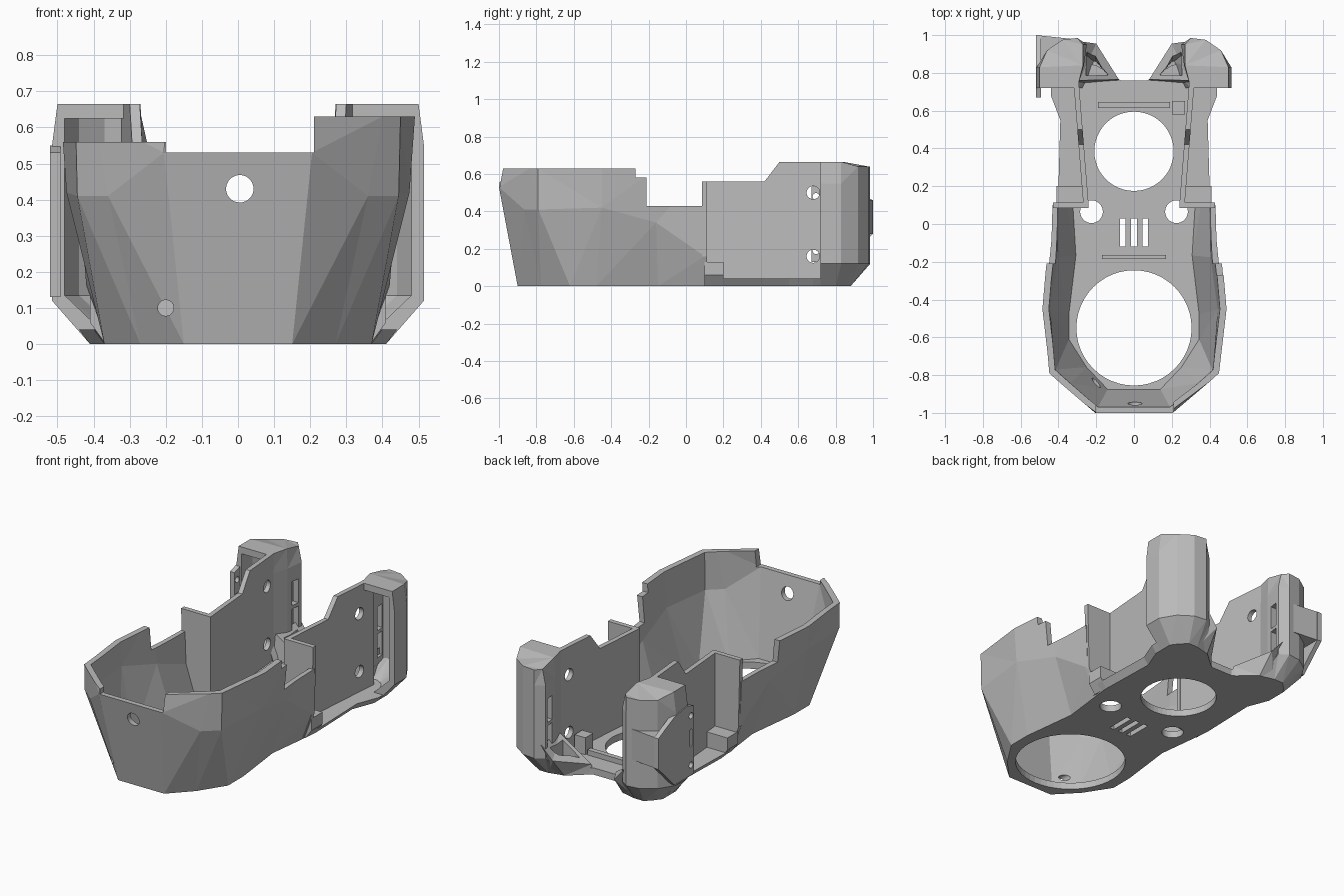
import bpy, bmesh, math
from mathutils import Vector

if "Cube" in bpy.data.objects:
    bpy.data.objects.remove(bpy.data.objects["Cube"])

grey = bpy.data.materials.new("plain_grey")
grey.diffuse_color = (0.5, 0.5, 0.5, 1)
grey.use_nodes = True
grey.node_tree.nodes["Principled BSDF"].inputs["Base Color"].default_value = grey.diffuse_color


def loft(name, rings):
    """Closed solid skinned through rings of equal point count."""
    bm = bmesh.new()
    loops = [[bm.verts.new(p) for p in r] for r in rings]
    n = len(loops[0])
    for a, b in zip(loops, loops[1:]):
        for i in range(n):
            j = (i + 1) % n
            bm.faces.new((a[i], a[j], b[j], b[i]))
    bm.faces.new(loops[0])
    bm.faces.new(loops[-1])
    bmesh.ops.triangulate(bm, faces=bm.faces)
    bmesh.ops.recalc_face_normals(bm, faces=bm.faces)
    me = bpy.data.meshes.new(name)
    bm.to_mesh(me)
    bm.free()
    me.materials.append(grey)
    ob = bpy.data.objects.new(name, me)
    bpy.context.collection.objects.link(ob)
    return ob


def flat(pts, z):
    return [(x, y, z) for x, y in pts]


def box(name, x0, x1, y0, y1, z0, z1):
    pts = [(x0, y0), (x1, y0), (x1, y1), (x0, y1)]
    return loft(name, [flat(pts, z0), flat(pts, z1)])


def rod(center, r, length, axis):
    """Round cutter along an axis."""
    rot = Vector((0, 0, 1)).rotation_difference(Vector(axis)).to_matrix()
    rings = []
    for h in (-length / 2, length / 2):
        rings.append([Vector(center) + rot @ Vector((r * math.cos(t), r * math.sin(t), h))
                      for t in (i * math.tau / 48 for i in range(48))])
    return loft("cutter", rings)


def cut(ob, cutters):
    bpy.context.view_layer.objects.active = ob
    for c in cutters:
        c.hide_render = True
        m = ob.modifiers.new("cut", 'BOOLEAN')
        m.operation, m.solver, m.object = 'DIFFERENCE', 'EXACT', c
        bpy.ops.object.modifier_apply(modifier=m.name)
        bpy.data.objects.remove(c)


def both(half):
    """Full outline from its right half, walked front to back."""
    return half + [(-p[0],) + tuple(p[1:]) for p in reversed(half)]


def floor_holes():
    holes = [rod((0, -0.55, 0), 0.305, 0.5, (0, 0, 1)),
             rod((0, 0.385, 0), 0.21, 0.5, (0, 0, 1))]
    holes += [rod((s * 0.225, 0.065, 0), 0.06, 0.12, (0, 0, 1)) for s in (1, -1)]
    # plain straight vent slots
    holes += [box("cutter", x - 0.015, x + 0.015, -0.12, 0.03, -0.1, 0.2)
              for x in (-0.06, 0, 0.06)]
    return holes


# Faceted front bowl: outer skin minus scaled inner skin
bottom = [(0.15, -0.9, 0), (0.27, -0.775, 0), (0.37, -0.62, 0), (0.37, -0.48, 0),
          (0.33, -0.15, 0), (0.36, 0.1, 0)]
middle = [(0.205, -1.0, 0.53), (0.36, -0.865, 0.41), (0.445, -0.79, 0.41), (0.475, -0.45, 0.42),
          (0.435, -0.16, 0.34), (0.42, 0.1, 0.16)]
rim = [(0.2, -0.985, 0.63), (0.40, -0.835, 0.63), (0.45, -0.79, 0.63), (0.49, -0.45, 0.63),
       (0.465, -0.16, 0.63), (0.44, 0.1, 0.63)]


def inner(ring, z=None):
    out = []
    for x, y, h in ring:
        y2 = 0.3 if y > 0 else -0.45 + (y + 0.45) * 0.945
        out.append((x * 0.932, y2, h if z is None else z))
    return both(out)


bowl = loft("front_bowl", [both(bottom), both(middle), both(rim)])
cut(bowl, [loft("cutter", [inner(bottom, 0.04), inner(middle), inner(rim, 0.66)])])
cut(bowl, floor_holes() + [
    box("cutter", -0.2, 0.21, -1.2, -0.6, 0.53, 1),
    box("cutter", -0.7, -0.19, -1.2, 0, 0.56, 1),
    box("cutter", 0.2, 0.7, -0.27, 0, 0.58, 1),
    box("cutter", -0.7, 0.7, -0.21, 0.3, 0.43, 1),
    rod((0.005, -0.95, 0.43), 0.038, 0.3, (0, 1, 0)),
    rod((-0.2, -0.85, 0.1), 0.022, 0.25, (0, 1, 0))])

# Rear floor plate with flared edge
half = [(0.36, 0.1), (0.37, 0.2), (0.36, 0.55), (0.41, 0.68), (0.41, 0.78),
        (0.3, 0.86), (0.2, 0.84), (0.07, 0.76)]
flare = [(x + 0.03 if x > 0.35 else x, y) for x, y in half]
rear_floor = loft("rear_floor", [flat(both(half), 0), flat(both(flare), 0.04)])
cut(rear_floor, floor_holes())

# Low ribs on the floor
box("rear_rib", -0.19, 0.19, 0.615, 0.645, 0.035, 0.07)
box("middle_rib", -0.17, 0.17, -0.185, -0.165, 0.035, 0.06)

for s, side in ((1, "right"), (-1, "left")):
    def sided(ring):
        return [(s * x, y, z) for x, y, z in ring]

    # Thin slanted side wall with two screw holes
    prof = [(0.1, 0.03), (0.1, 0.56), (0.42, 0.56), (0.5, 0.665), (0.8, 0.665), (0.8, 0.03)]
    wall = loft(side + "_wall", [sided([(o + 0.08 * (y - 0.1), y, z) for y, z in prof])
                                 for o in (0.24, 0.268)])
    cut(wall, [rod((s * 0.29, 0.68, z), 0.035, 0.3, (1, 0, 0)) for z in (0.16, 0.5)])

    # Bulkhead joining bowl and wall
    prof = [(0.24, 0.03), (0.365, 0.01), (0.42, 0.16), (0.43, 0.56), (0.24, 0.56)]
    loft(side + "_bulkhead", [sided([(x, y, z) for x, z in prof]) for y in (0.085, 0.113)])

    # Ledge outside the wall
    prof = [(0.25, 0.02), (0.37, 0.005), (0.41, 0.06), (0.41, 0.13), (0.25, 0.13)]
    loft(side + "_ledge", [sided([(x, y, z) for x, z in prof]) for y in (0.1, 0.2)])

    # Hollow rounded rear pod, open towards the front
    foot = [(0.26, 0.72), (0.22, 0.8), (0.2, 0.86), (0.28, 0.88),
            (0.34, 0.88), (0.38, 0.84), (0.41, 0.8), (0.41, 0.72)]
    body = [(0.30, 0.72), (0.265, 0.84), (0.25, 0.95), (0.30, 0.985),
            (0.38, 0.975), (0.46, 0.92), (0.515, 0.83), (0.515, 0.72)]
    top = [(min(max(x, 0.27), 0.5), y, 0.665 if y < 0.85 else 0.64) for x, y in body]
    low_hollow = [(0.3, 0.6), (0.26, 0.8), (0.245, 0.84), (0.28, 0.85),
                  (0.33, 0.85), (0.35, 0.82), (0.375, 0.78), (0.375, 0.6)]
    hollow = [(0.33, 0.6), (0.298, 0.86), (0.29, 0.935), (0.315, 0.955),
              (0.37, 0.945), (0.44, 0.895), (0.48, 0.82), (0.48, 0.6)]
    pod = loft(side + "_rear_pod", [sided(flat(foot, 0)), sided(flat(body, 0.12)),
                                    sided(flat(body, 0.55)), sided(top)])
    cut(pod, [loft("cutter", [sided(flat(low_hollow, 0.035)), sided(flat(hollow, 0.135)),
                              sided(flat(hollow, 0.625))])])
    xs = sorted((s * 0.19, s * 0.31))
    cut(pod, [box("cutter", *xs, 0.875, 0.925, z, z + 0.14) for z in (0.16, 0.32)])

    # Low open duct pointing at the centre
    low = [(0.07, 0.755, 0), (0.19, 0.86, 0), (0.28, 0.87, 0), (0.3, 0.74, 0)]
    high = [(0.08, 0.765, 0.06), (0.2, 0.955, 0.12), (0.27, 0.965, 0.2), (0.29, 0.76, 0.19)]
    duct = loft(side + "_duct", [sided(low), sided(high)])
    pit = [(0.14, 0.79), (0.2, 0.86), (0.25, 0.87), (0.25, 0.785)]
    mouth = [(0.13, 0.79), (0.21, 0.925), (0.25, 0.935), (0.255, 0.785)]
    cut(duct, [loft("cutter", [sided(flat(pit, 0.03)), sided(flat(mouth, 0.25))])])

# Small clip block inside the right wall
box("inner_clip", 0.2, 0.27, 0.58, 0.65, 0.03, 0.14)

# Screw bracket: upright plate outside the left pod
prof = [(0.67, 0.13), (0.67, 0.53), (0.73, 0.55), (0.85, 0.53), (1.0, 0.46),
        (1.0, 0.28), (0.85, 0.13)]
bracket = loft("left_bracket", [[(x, y, z) for y, z in prof] for x in (-0.52, -0.492)])
cut(bracket, [rod((-0.5, 0.695, z), 0.018, 0.2, (1, 0, 0)) for z in (0.19, 0.48)])
cut(bracket, [box("cutter", -0.6, -0.4, 0.685, 0.705, 0.3, 0.4)])

# Fin tying the bracket to the back of the left pod
fin = [(-0.52, 1.0), (-0.33, 0.98), (-0.45, 0.92), (-0.5, 0.85)]
loft("left_fin", [flat(fin, 0.28), flat(fin, 0.46)])
